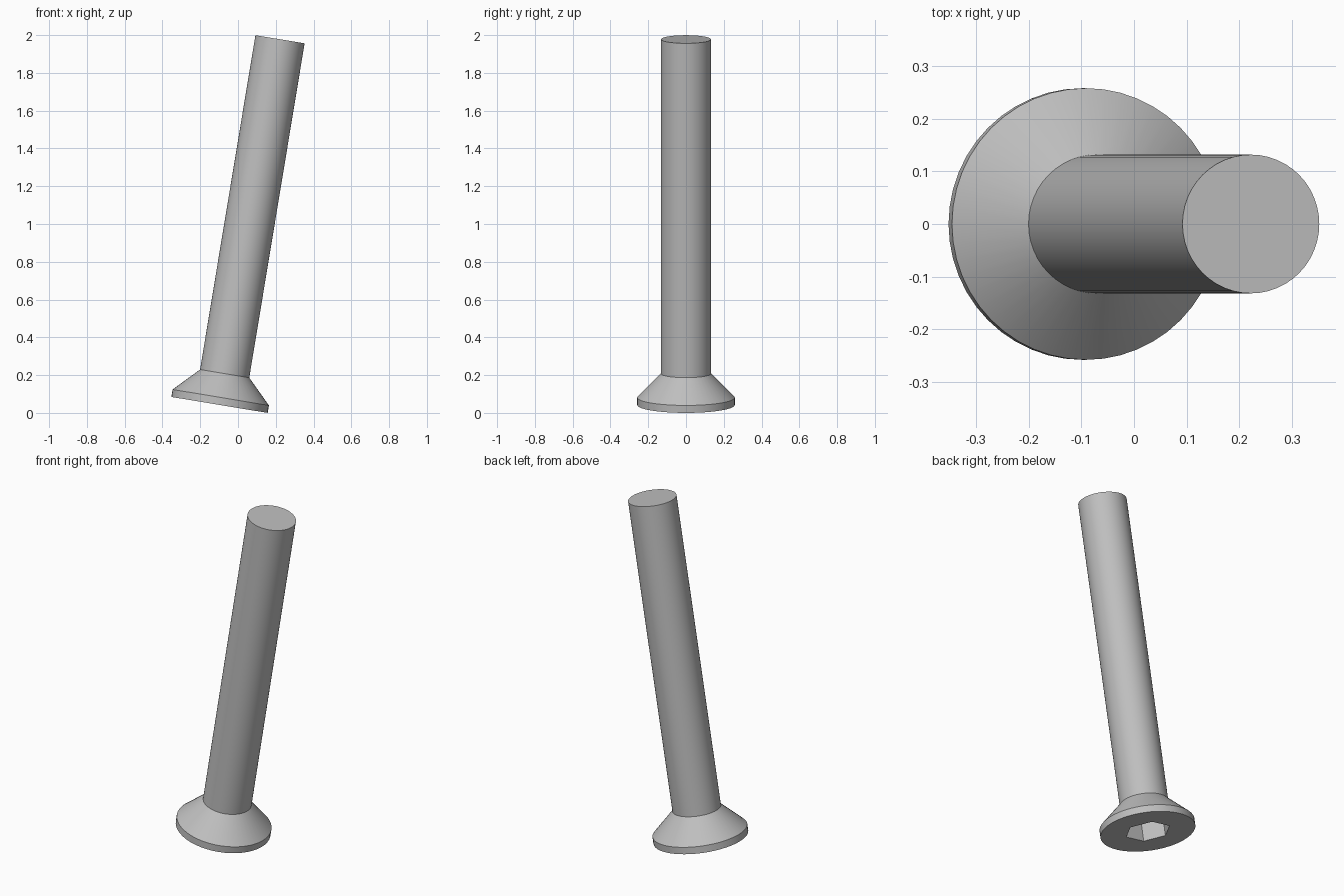
import bpy
import bmesh
from math import cos, sin, pi, radians
from mathutils import Matrix

if "Cube" in bpy.data.objects:
    bpy.data.objects.remove(bpy.data.objects["Cube"])

SEGMENTS = 48
TILT = radians(9.4)
SHAFT_R, HEAD_R, SOCKET_R = 0.132, 0.2585, 0.125
LENGTH, RIM, HEAD_H, SOCKET_DEPTH = 1.962, 0.04, 0.168, 0.13

steel = bpy.data.materials.new("steel grey")
steel.use_nodes = True
colour = (0.52, 0.52, 0.52, 1)
steel.diffuse_color = colour
steel.node_tree.nodes["Principled BSDF"].inputs["Base Color"].default_value = colour


def hexagon(a):
    """Radius of a unit hexagon, corners on multiples of 60 degrees."""
    return cos(pi / 6) / cos(a % (pi / 3) - pi / 6)


def circle(a):
    return 1.0


# Sections from the socket floor, out over the head, up to the shaft tip
sections = [
    (SOCKET_R, SOCKET_DEPTH, hexagon),
    (SOCKET_R, 0, hexagon),
    (HEAD_R, 0, circle),
    (HEAD_R, RIM, circle),
    (SHAFT_R, HEAD_H, circle),
    (SHAFT_R, LENGTH, circle),
]

bm = bmesh.new()
rings = []
for radius, z, shape in sections:
    ring = []
    for i in range(SEGMENTS):
        a = 2 * pi * i / SEGMENTS
        r = radius * shape(a)
        ring.append(bm.verts.new((r * cos(a), r * sin(a), z)))
    rings.append(ring)

for low, high in zip(rings, rings[1:]):
    for i in range(SEGMENTS):
        j = (i + 1) % SEGMENTS
        bm.faces.new((low[i], low[j], high[j], high[i]))
bm.faces.new(rings[0])
bm.faces.new(rings[-1])
bmesh.ops.recalc_face_normals(bm, faces=bm.faces)

# Lean the screw and rest the head's edge on the ground
lean = Matrix.Translation((-0.098, 0, HEAD_R * sin(TILT))) @ Matrix.Rotation(TILT, 4, "Y")
bm.transform(lean)

mesh = bpy.data.meshes.new("countersunk_screw")
bm.to_mesh(mesh)
bm.free()
mesh.materials.append(steel)
screw = bpy.data.objects.new("countersunk_screw", mesh)
bpy.context.collection.objects.link(screw)

# Smooth round sides, crisp rims and socket corners
bpy.context.view_layer.objects.active = screw
screw.select_set(True)
bpy.ops.object.shade_smooth_by_angle(angle=radians(25))
